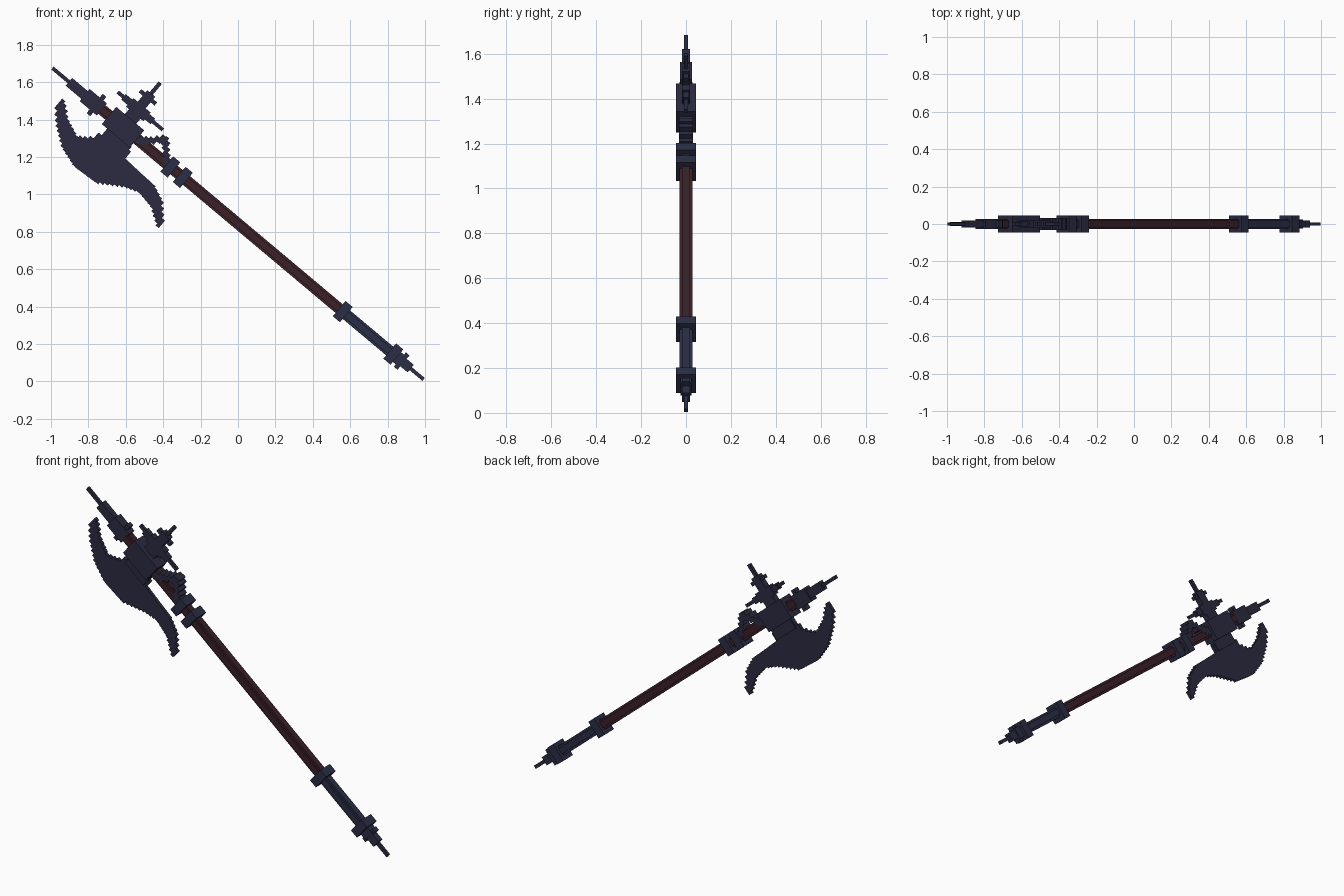
import bpy, bmesh, math

cube = bpy.data.objects.get("Cube")
if cube:
    bpy.data.objects.remove(cube, do_unlink=True)

TILT = math.radians(40)
CENTRE = 0.843


def material(name, color):
    m = bpy.data.materials.new(name)
    m.use_nodes = True
    m.diffuse_color = (*color, 1)
    bsdf = m.node_tree.nodes["Principled BSDF"]
    bsdf.inputs["Base Color"].default_value = (*color, 1)
    bsdf.inputs["Roughness"].default_value = 0.8
    return m


head_steel = material("dark head steel", (0.025, 0.024, 0.053))
fitting_steel = material("dark fitting steel", (0.024, 0.027, 0.059))
wood = material("dark red wood", (0.043, 0.015, 0.022))


# Parts are laid out along the haft (local x), then tilted together.
def finish(name, bm, mat):
    bmesh.ops.recalc_face_normals(bm, faces=bm.faces)
    mesh = bpy.data.meshes.new(name)
    bm.to_mesh(mesh)
    bm.free()
    mesh.materials.append(mat)
    obj = bpy.data.objects.new(name, mesh)
    obj.rotation_euler = (0, TILT, 0)
    obj.location = (0, 0, CENTRE)
    bpy.context.collection.objects.link(obj)
    return obj


def block(name, s0, s1, half_y, z0, z1, mat):
    bm = bmesh.new()
    bmesh.ops.create_cube(bm, size=1)
    for v in bm.verts:
        v.co = (s1 if v.co.x > 0 else s0,
                half_y if v.co.y > 0 else -half_y,
                z1 if v.co.z > 0 else z0)
    return finish(name, bm, mat)


def along(points, s):
    for (a, za), (b, zb) in zip(points, points[1:]):
        if a <= s <= b:
            return za + (zb - za) * (s - a) / (b - a)
    return points[-1][1]


# Stepped plate: two edge curves sampled into square-cut columns.
def stepped_plate(name, top, bottom, columns, half_y, mat):
    start, end = top[0][0], top[-1][0]
    step = (end - start) / columns
    upper, lower = [], []
    for i in range(columns):
        a, b = start + i * step, start + (i + 1) * step
        zt, zb = along(top, (a + b) / 2), along(bottom, (a + b) / 2)
        upper += [(a, zt), (b, zt)]
        lower += [(a, zb), (b, zb)]
    bm = bmesh.new()
    face = bm.faces.new([bm.verts.new((s, -half_y, z))
                         for s, z in upper + lower[::-1]])
    out = bmesh.ops.extrude_face_region(bm, geom=[face])
    moved = [g for g in out["geom"] if isinstance(g, bmesh.types.BMVert)]
    bmesh.ops.translate(bm, verts=moved, vec=(0, 2 * half_y, 0))
    return finish(name, bm, mat)


# Haft: wood with a narrow raised spine, steel grip at the foot
for name, s0, s1, mat in (("haft", -0.96, 0.73, wood),
                          ("lower_grip", 0.73, 1.1, fitting_steel)):
    block(name, s0, s1, 0.018, -0.03, 0.03, mat)
    block(name + "_spine", s0, s1, 0.028, -0.018, 0.018, mat)

# Square collars on the haft
for name, s in (("upper_collar", -0.472), ("middle_collar", -0.385),
                ("grip_collar", 0.731), ("pommel_collar", 1.084)):
    block(name, s - 0.025, s + 0.025, 0.045, -0.053, 0.053, fitting_steel)

# Pommel
block("pommel_base", 1.1, 1.15, 0.025, -0.034, 0.034, fitting_steel)
block("pommel_cross", 1.13, 1.155, 0.018, -0.05, 0.05, fitting_steel)
block("pommel_cap", 1.15, 1.205, 0.018, -0.026, 0.026, fitting_steel)
block("pommel_spike", 1.2, 1.295, 0.008, -0.01, 0.01, fitting_steel)

# Top spike
block("top_spike", -1.295, -1.17, 0.008, -0.01, 0.01, head_steel)
block("top_spike_base", -1.18, -1.06, 0.018, -0.027, 0.027, head_steel)
block("top_spike_socket", -1.07, -0.95, 0.026, -0.042, 0.042, head_steel)
block("top_spike_cross", -1.0, -0.975, 0.018, -0.067, 0.067, head_steel)

# Head block gripping the haft
block("head_block", -0.9, -0.705, 0.045, -0.06, 0.06, head_steel)

# Crescent blade with its neck
inner = [(-1.15, -0.085), (-1.11, -0.11), (-1.06, -0.155), (-0.96, -0.195),
         (-0.9, -0.155), (-0.865, -0.09), (-0.86, -0.05), (-0.7, -0.05),
         (-0.69, -0.12), (-0.58, -0.126), (-0.476, -0.13), (-0.39, -0.165),
         (-0.31, -0.25)]
outer = [(-1.15, -0.14), (-1.135, -0.165), (-1.083, -0.22), (-0.98, -0.294),
         (-0.866, -0.329), (-0.72, -0.32), (-0.592, -0.24), (-0.514, -0.212),
         (-0.413, -0.23), (-0.31, -0.297)]
stepped_plate("blade", inner, outer, 38, 0.01, head_steel)
block("blade_neck", -0.86, -0.7, 0.018, -0.12, -0.05, head_steel)

# Rear spike with side prongs
block("rear_neck", -0.84, -0.76, 0.018, 0.05, 0.1, head_steel)
block("rear_body", -0.86, -0.74, 0.018, 0.095, 0.155, head_steel)
block("rear_stem", -0.83, -0.775, 0.018, 0.15, 0.235, head_steel)
block("rear_cross", -0.858, -0.748, 0.012, 0.197, 0.219, head_steel)
block("rear_spike", -0.814, -0.792, 0.008, 0.23, 0.31, head_steel)
block("rear_prong_base", -0.905, -0.7, 0.014, 0.107, 0.145, head_steel)
block("rear_prongs", -0.945, -0.63, 0.008, 0.116, 0.136, head_steel)

# Hooked guard below the head
guard_top = [(-0.7, 0.022), (-0.65, 0.056), (-0.6, 0.114),
             (-0.575, 0.112), (-0.532, 0.058), (-0.49, 0.025)]
guard_bottom = [(s, z - 0.05) for s, z in guard_top]
stepped_plate("hook_guard", guard_top, guard_bottom, 10, 0.032, head_steel)
